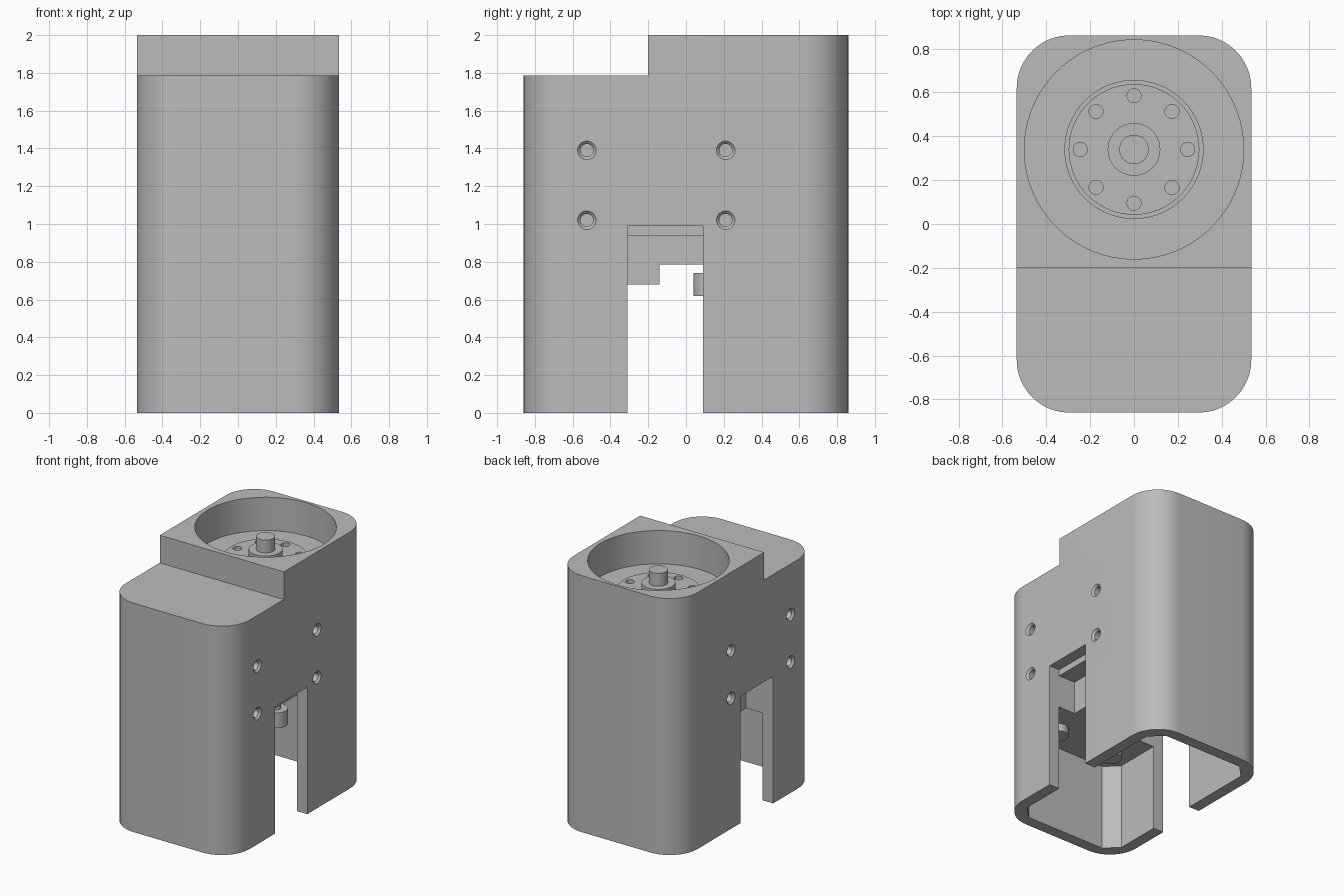
import bpy, bmesh, math
from mathutils import Matrix

if "Cube" in bpy.data.objects:
    bpy.data.objects.remove(bpy.data.objects["Cube"])

grey = bpy.data.materials.new("plain_grey")
grey.use_nodes = True
colour = (0.5, 0.5, 0.5, 1)
grey.diffuse_color = colour
grey.node_tree.nodes["Principled BSDF"].inputs["Base Color"].default_value = colour


def finish(name, bm):
    bmesh.ops.recalc_face_normals(bm, faces=bm.faces)
    mesh = bpy.data.meshes.new(name)
    bm.to_mesh(mesh)
    bm.free()
    mesh.materials.append(grey)
    ob = bpy.data.objects.new(name, mesh)
    bpy.context.scene.collection.objects.link(ob)
    return ob


def prism(name, hx, hy, z0, z1, corner, segments):
    """Upright box with rounded or chamfered vertical edges."""
    ob = box(name, (-hx, hx), (-hy, hy), (z0, z1))
    bm = bmesh.new()
    bm.from_mesh(ob.data)
    edges = [e for e in bm.edges if abs(e.verts[0].co.z - e.verts[1].co.z) > 0.01]
    bmesh.ops.bevel(bm, geom=edges, offset=corner, segments=segments, profile=0.5, affect='EDGES')
    bm.to_mesh(ob.data)
    bm.free()
    return ob


def box(name, xs, ys, zs):
    bm = bmesh.new()
    bmesh.ops.create_cube(bm, size=1)
    for v in bm.verts:
        v.co = [r[0] if c < 0 else r[1] for c, r in zip(v.co, (xs, ys, zs))]
    return finish(name, bm)


def cylinder(name, r, x, y, z0, z1, r_top=None, n=48):
    bm = bmesh.new()
    bmesh.ops.create_cone(bm, cap_ends=True, segments=n, radius1=r,
                          radius2=r if r_top is None else r_top, depth=z1 - z0,
                          matrix=Matrix.Translation((x, y, (z0 + z1) / 2)))
    return finish(name, bm)


def side_hole(side, y, z, r0, r1, x0, x1):
    """Cutter lying along x, from x0 to x1 on one side."""
    bm = bmesh.new()
    place = Matrix.Translation((side * (x0 + x1) / 2, y, z)) @ Matrix.Rotation(side * math.pi / 2, 4, 'Y')
    bmesh.ops.create_cone(bm, cap_ends=True, segments=32, radius1=r0, radius2=r1,
                          depth=x1 - x0, matrix=place)
    return finish("screw_hole_cutter", bm)


def cut(ob, cutters):
    for c in cutters:
        mod = ob.modifiers.new("cut", 'BOOLEAN')
        mod.operation, mod.solver, mod.object = 'DIFFERENCE', 'EXACT', c
    bpy.context.view_layer.update()
    done = bpy.data.meshes.new_from_object(ob.evaluated_get(bpy.context.evaluated_depsgraph_get()))
    ob.modifiers.clear()
    ob.data = done
    for c in cutters:
        bpy.data.objects.remove(c)


def smooth(ob):
    bpy.ops.object.select_all(action='DESELECT')
    ob.select_set(True)
    bpy.context.view_layer.objects.active = ob
    bpy.ops.object.shade_smooth_by_angle(angle=math.radians(30))


hub_y = 0.34

# Housing with step, bowl, cavity, side slots and screw holes
housing = prism("housing", 0.535, 0.86, 0, 2, 0.24, 12)
cutters = [
    box("step_cutter", (-1, 1), (-1, -0.2), (1.785, 3)),
    cylinder("bowl_cutter", 0.5, 0, hub_y, 1.74, 2.2, n=96),
    cylinder("hub_recess_cutter", 0.315, 0, hub_y, 1.66, 1.9, n=64),
    prism("cavity_cutter", 0.445, 0.77, -0.2, 0.94, 0.1, 1),
]
for s in (-1, 1):
    cutters.append(box("slot_cutter", sorted((s * 0.445, s * 0.7)), (-0.31, 0.09), (-0.2, 0.99)))
    for y in (-0.525, 0.21):
        for z in (1.02, 1.39):
            cutters.append(side_hole(s, y, z, 0.034, 0.034, 0.38, 0.6))
            cutters.append(side_hole(s, y, z, 0.034, 0.06, 0.52, 0.546))
cut(housing, cutters)
smooth(housing)

# Round output flange with a ring of holes
flange = cylinder("output_flange", 0.298, 0, hub_y, 1.65, 1.77, n=64)
holes = []
for i in range(8):
    a = i * math.pi / 4
    holes.append(cylinder("flange_hole_cutter", 0.032, 0.245 * math.cos(a),
                          hub_y + 0.245 * math.sin(a), 1.7, 1.9, n=24))
cut(flange, holes)
smooth(flange)
smooth(cylinder("hub_collar", 0.12, 0, hub_y, 1.74, 1.83))
smooth(cylinder("output_shaft", 0.067, 0, hub_y, 1.8, 1.93))

# Drive parts under the cavity ceiling
box("front_mount", (-0.445, 0.445), (-0.77, -0.31), (0.68, 0.945))
box("drive_step", (-0.3, 0.3), (-0.32, -0.14), (0.68, 0.945))
box("drive_body", (-0.3, 0.3), (-0.2, 0.6), (0.785, 0.945))
for x in (-0.25, 0.25):
    smooth(cylinder("drive_boss", 0.08, x, 0.12, 0.62, 0.74, n=32))
    smooth(cylinder("drive_boss_pin", 0.03, x, 0.12, 0.73, 0.8, n=24))
    smooth(cylinder("mount_boss", 0.08, x, -0.56, 0.62, 0.69, n=32))
